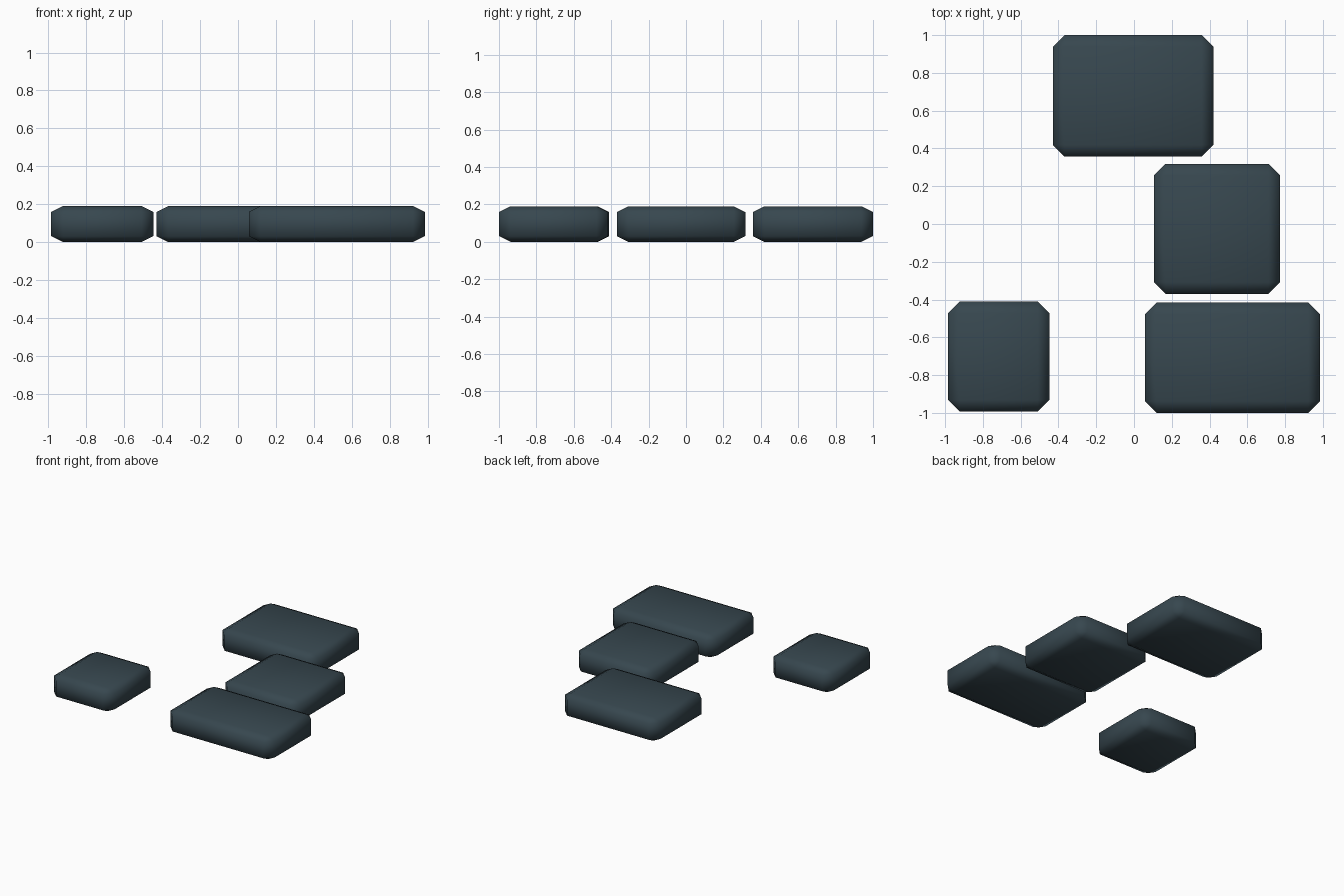
import bpy, bmesh

if "Cube" in bpy.data.objects:
    bpy.data.objects.remove(bpy.data.objects["Cube"])

HEIGHT = 0.19
CHAMFER = 0.062      # chamfer seen from above
Z_SQUASH = 0.5       # chamfer is half as deep vertically

slate = bpy.data.materials.new("dark slate")
slate.diffuse_color = (0.038, 0.063, 0.078, 1)
slate.use_nodes = True
slate.node_tree.nodes["Principled BSDF"].inputs["Base Color"].default_value = slate.diffuse_color


def slab(name, x0, x1, y0, y1):
    """Chamfered block, bevelled at full height and then squashed in z."""
    bm = bmesh.new()
    bmesh.ops.create_cube(bm, size=1)
    bmesh.ops.scale(bm, vec=(x1 - x0, y1 - y0, HEIGHT / Z_SQUASH), verts=bm.verts)
    bmesh.ops.bevel(bm, geom=bm.edges[:], offset=CHAMFER, offset_type='OFFSET',
                    segments=1, affect='EDGES', clamp_overlap=True)
    bmesh.ops.scale(bm, vec=(1, 1, Z_SQUASH), verts=bm.verts)
    bmesh.ops.translate(bm, vec=((x0 + x1) / 2, (y0 + y1) / 2, HEIGHT / 2), verts=bm.verts)
    bmesh.ops.recalc_face_normals(bm, faces=bm.faces)
    for f in bm.faces:
        f.smooth = True
    me = bpy.data.meshes.new(name)
    bm.to_mesh(me)
    bm.free()
    me.materials.append(slate)
    ob = bpy.data.objects.new(name, me)
    bpy.context.collection.objects.link(ob)
    return ob


# Four separate slabs lying on the ground
slab("back_slab", -0.43, 0.42, 0.357, 1.0)
slab("middle_slab", 0.105, 0.774, -0.37, 0.318)
slab("front_left_slab", -0.985, -0.447, -0.993, -0.411)
slab("front_right_slab", 0.057, 0.985, -1.0, -0.416)
